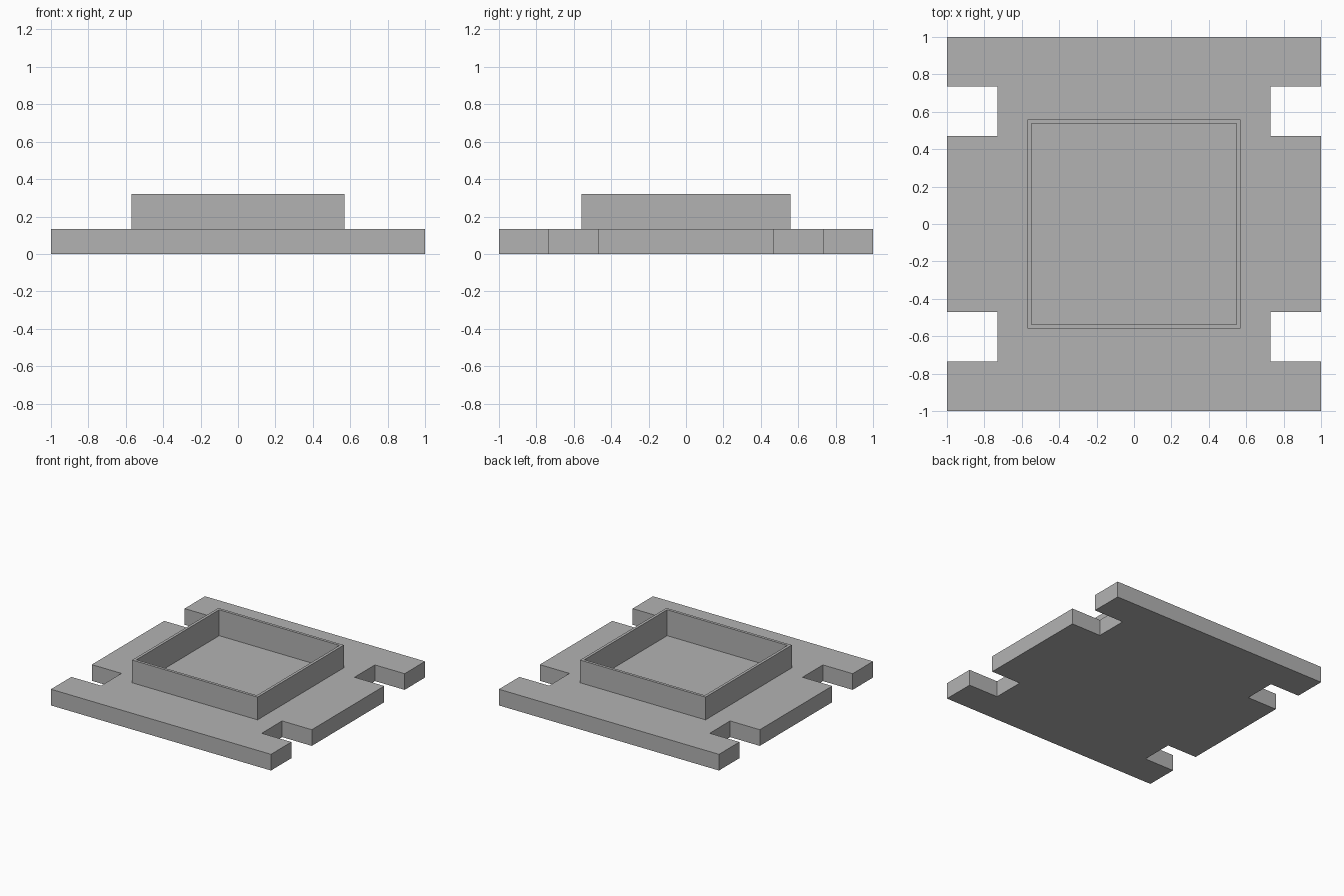
import bpy
import bmesh
from mathutils import Matrix, Vector

if "Cube" in bpy.data.objects:
    bpy.data.objects.remove(bpy.data.objects["Cube"], do_unlink=True)

PLATE_TOP = 0.133
FRAME_TOP = 0.32
FLOOR = 0.107
WALL = 0.023
HALF_X, HALF_Y = 0.57, 0.56

grey = bpy.data.materials.new("mid grey")
grey.use_nodes = True
grey.diffuse_color = (0.45, 0.45, 0.45, 1)
grey.node_tree.nodes["Principled BSDF"].inputs["Base Color"].default_value = grey.diffuse_color


def make_object(name, bm):
    bmesh.ops.recalc_face_normals(bm, faces=bm.faces)
    mesh = bpy.data.meshes.new(name)
    bm.to_mesh(mesh)
    bm.free()
    mesh.materials.append(grey)
    obj = bpy.data.objects.new(name, mesh)
    bpy.context.collection.objects.link(obj)
    return obj


def box(half_x, half_y, bottom, top):
    bm = bmesh.new()
    size = Matrix.Diagonal((2 * half_x, 2 * half_y, top - bottom, 1))
    bmesh.ops.create_cube(bm, size=1, matrix=Matrix.Translation((0, 0, (bottom + top) / 2)) @ size)
    return bm


# Base plate: one quarter outline, mirrored into a full notched slab
quarter = [(1, 0), (1, 0.47), (0.73, 0.47), (0.73, 0.735), (1, 0.735), (1, 1)]
right_edge = [(x, -y) for x, y in reversed(quarter[1:])] + quarter[1:]
outline = right_edge + [(-x, y) for x, y in reversed(right_edge)]
bm = bmesh.new()
face = bm.faces.new([bm.verts.new((x, y, 0)) for x, y in outline])
slab = bmesh.ops.extrude_face_region(bm, geom=[face])
bmesh.ops.translate(bm, vec=Vector((0, 0, PLATE_TOP)),
                    verts=[v for v in slab["geom"] if isinstance(v, bmesh.types.BMVert)])
plate = make_object("base_plate", bm)

# Pocket in the plate, hidden under the frame walls
pocket = make_object("pocket_cutter", box(HALF_X - WALL / 2, HALF_Y - WALL / 2, FLOOR - 0.02, FRAME_TOP))
pocket.hide_render = True
cut = plate.modifiers.new("pocket", 'BOOLEAN')
cut.operation = 'DIFFERENCE'
cut.solver = 'EXACT'
cut.object = pocket
bpy.context.view_layer.objects.active = plate
bpy.ops.object.modifier_apply(modifier=cut.name)
bpy.data.objects.remove(pocket, do_unlink=True)

# Open tray: raised thin walls with a sunken floor
bm = box(HALF_X, HALF_Y, FLOOR - 0.04, FRAME_TOP)
bm.normal_update()
top = max(bm.faces, key=lambda f: f.calc_center_median().z)
bmesh.ops.inset_region(bm, faces=[top], thickness=WALL, use_even_offset=True)
sunk = bmesh.ops.extrude_discrete_faces(bm, faces=[top])["faces"][0]
for v in sunk.verts:
    v.co.z = FLOOR
make_object("open_tray", bm)
